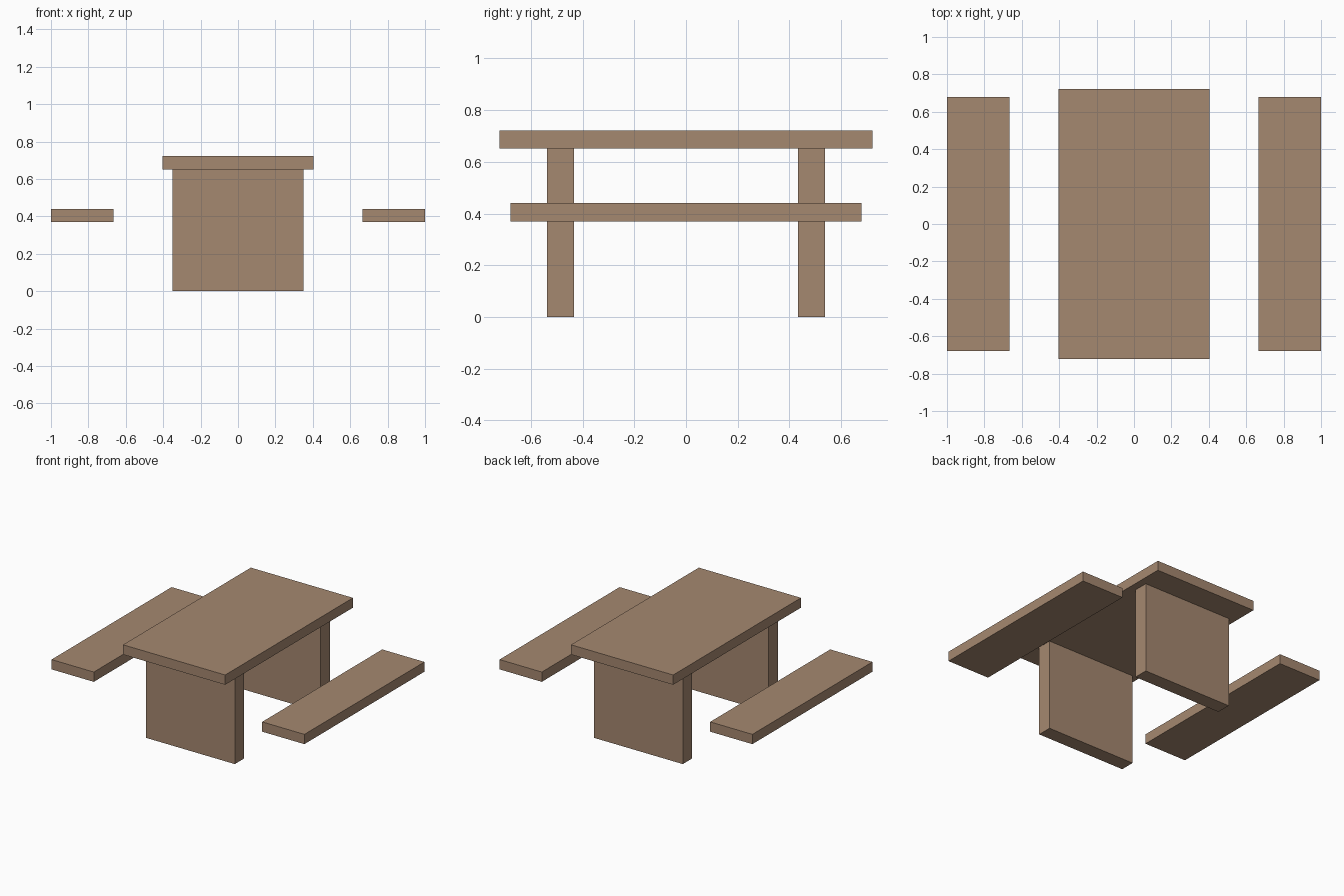
import bpy
import bmesh
from mathutils import Matrix, Vector

if "Cube" in bpy.data.objects:
    bpy.data.objects.remove(bpy.data.objects["Cube"])

wood = bpy.data.materials.new("light brown wood")
wood.diffuse_color = (0.376, 0.246, 0.162, 1.0)
wood.use_nodes = True
wood.node_tree.nodes["Principled BSDF"].inputs["Base Color"].default_value = wood.diffuse_color


def box(name, low, high):
    """Flat-faced box between two opposite corners."""
    low, high = Vector(low), Vector(high)
    bm = bmesh.new()
    bmesh.ops.create_cube(bm, size=1.0)
    bmesh.ops.transform(bm, verts=bm.verts, matrix=Matrix.Diagonal((*(high - low), 1.0)))
    mesh = bpy.data.meshes.new(name)
    bm.to_mesh(mesh)
    bm.free()
    mesh.materials.append(wood)
    obj = bpy.data.objects.new(name, mesh)
    obj.location = (low + high) / 2
    bpy.context.collection.objects.link(obj)
    return obj


# Table top
box("table_top", (-0.404, -0.722, 0.652), (0.404, 0.722, 0.722))

# Slab legs under the front and back of the table
for name, y in (("front_leg", -0.485), ("back_leg", 0.485)):
    box(name, (-0.351, y - 0.052, 0.0), (0.351, y + 0.052, 0.652))

# Bench seats on either side
for name, x in (("left_bench", -0.833), ("right_bench", 0.833)):
    box(name, (x - 0.167, -0.678, 0.37), (x + 0.167, 0.678, 0.44))
